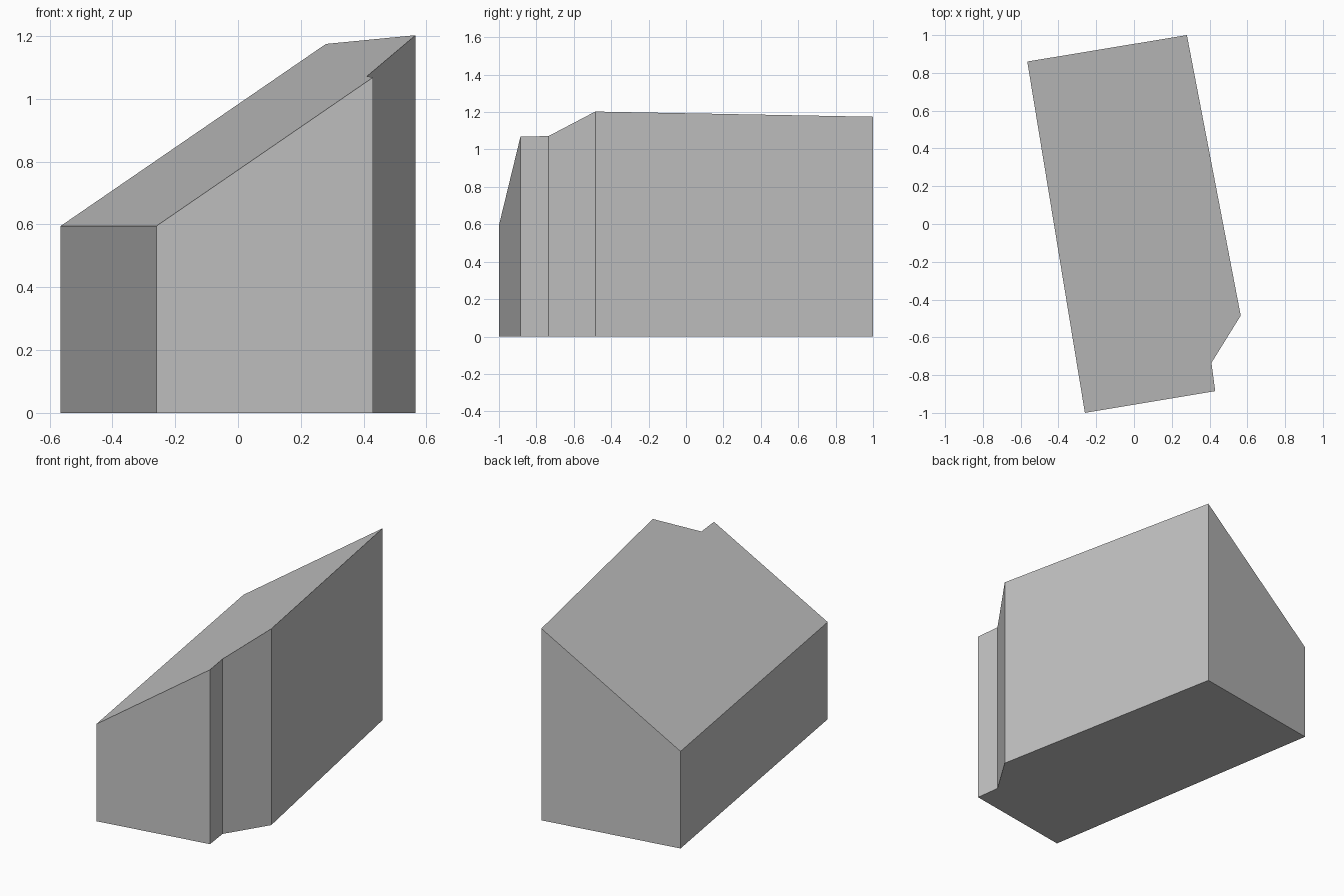
import bpy
import bmesh
from mathutils import Vector

cube = bpy.data.objects.get("Cube")
if cube:
    bpy.data.objects.remove(cube, do_unlink=True)

EAVE = 0.595    # height of the low wall
SLOPE = 0.677   # rise of the roof per unit away from the low wall

# Footprint, counter-clockwise, starting with the low wall
footprint = [Vector(p) for p in (
    (-0.565, 0.86), (-0.26, -1.0), (0.43, -0.885),
    (0.41, -0.735), (0.565, -0.485), (0.28, 1.0))]
along = (footprint[1] - footprint[0]).normalized()
uphill = Vector((-along.y, along.x))


def roof_height(p):
    return EAVE + SLOPE * (p - footprint[0]).dot(uphill)


# Plain grey surface
grey = bpy.data.materials.new("plain grey")
grey.use_nodes = True
colour = (0.55, 0.55, 0.55, 1)
grey.diffuse_color = colour
grey.node_tree.nodes["Principled BSDF"].inputs["Base Color"].default_value = colour

# Building block: floor, single-pitch roof and walls
bm = bmesh.new()
floor = [bm.verts.new((p.x, p.y, 0)) for p in footprint]
roof = [bm.verts.new((p.x, p.y, roof_height(p))) for p in footprint]
bm.faces.new(floor[::-1])
bm.faces.new(roof)
for i in range(len(footprint)):
    j = (i + 1) % len(footprint)
    bm.faces.new((floor[i], floor[j], roof[j], roof[i]))
bmesh.ops.recalc_face_normals(bm, faces=bm.faces)

mesh = bpy.data.meshes.new("building_block")
bm.to_mesh(mesh)
bm.free()
mesh.materials.append(grey)
bpy.context.collection.objects.link(bpy.data.objects.new("building_block", mesh))
